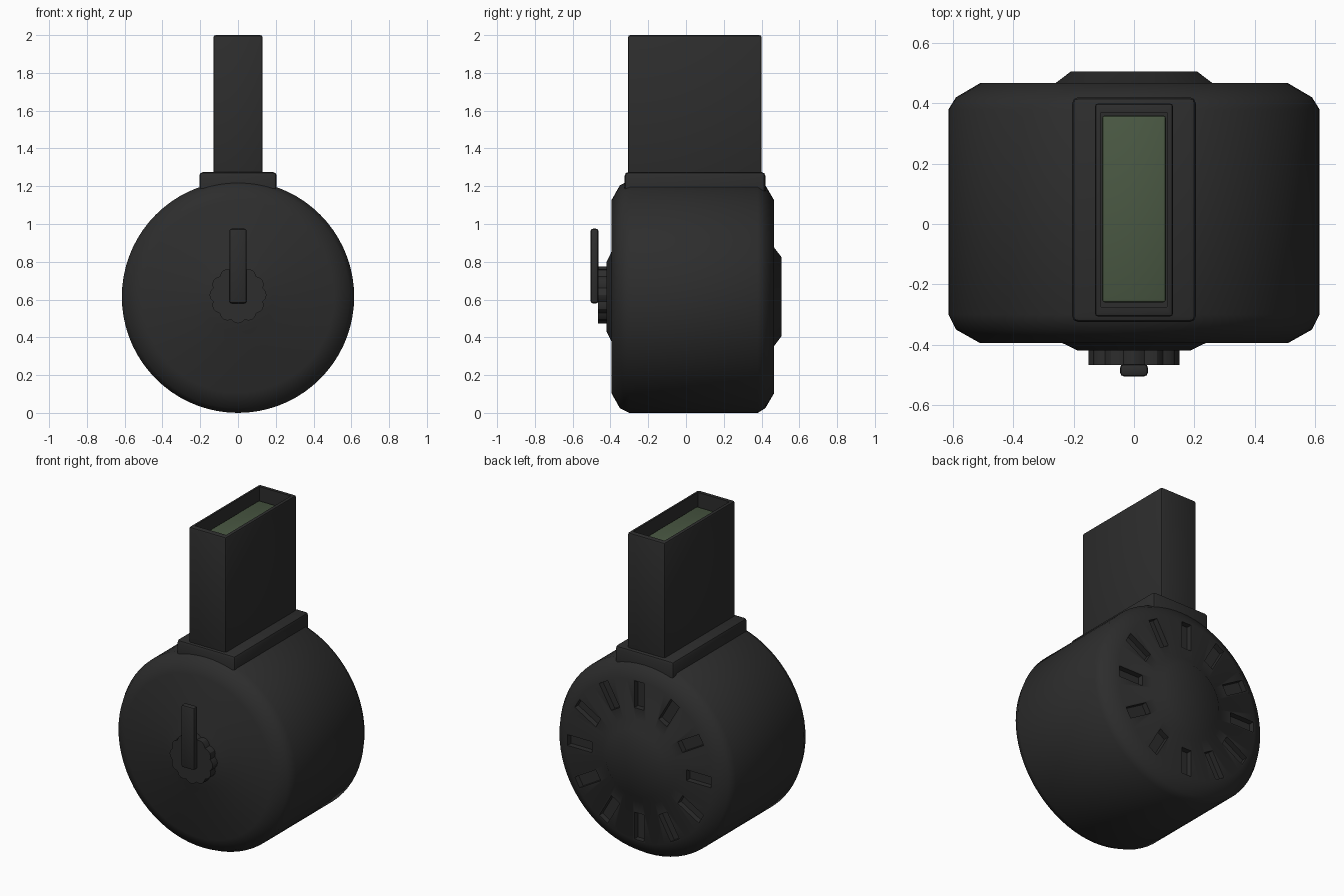
import bpy, bmesh, math
from mathutils import Matrix

if "Cube" in bpy.data.objects:
    bpy.data.objects.remove(bpy.data.objects["Cube"], do_unlink=True)


def material(name, colour):
    m = bpy.data.materials.new(name)
    m.use_nodes = True
    m.diffuse_color = colour
    bsdf = m.node_tree.nodes["Principled BSDF"]
    bsdf.inputs["Base Color"].default_value = colour
    bsdf.inputs["Roughness"].default_value = 0.6
    return m


BLACK = material("matte black", (0.026, 0.026, 0.026, 1))
GREEN = material("olive green", (0.068, 0.098, 0.056, 1))
AXIS_Z = 0.615  # height of the drum axis


def finish(name, bm, mat):
    bmesh.ops.recalc_face_normals(bm, faces=bm.faces)
    mesh = bpy.data.meshes.new(name)
    bm.to_mesh(mesh)
    bm.free()
    mesh.materials.append(mat)
    ob = bpy.data.objects.new(name, mesh)
    bpy.context.collection.objects.link(ob)
    return ob


def activate(ob):
    bpy.ops.object.select_all(action="DESELECT")
    ob.select_set(True)
    bpy.context.view_layer.objects.active = ob


def smooth(ob, angle=40):
    activate(ob)
    bpy.ops.object.shade_smooth_by_angle(angle=math.radians(angle))


def add_box(bm, lo, hi, turn=Matrix.Identity(4)):
    size = [b - a for a, b in zip(lo, hi)]
    mid = [(a + b) / 2 for a, b in zip(lo, hi)]
    bmesh.ops.create_cube(bm, size=1, matrix=turn @ Matrix.Translation(mid) @ Matrix.Diagonal((*size, 1)))


def box(name, lo, hi, mat=BLACK, bevel=0.0, segments=2):
    bm = bmesh.new()
    add_box(bm, lo, hi)
    if bevel:
        bmesh.ops.bevel(bm, geom=bm.edges[:], offset=bevel, segments=segments, profile=0.5, affect="EDGES")
    return finish(name, bm, mat)


def cut(ob, cutter):
    mod = ob.modifiers.new("cut", "BOOLEAN")
    mod.operation = "DIFFERENCE"
    mod.solver = "EXACT"
    mod.object = cutter
    activate(ob)
    bpy.ops.object.modifier_apply(modifier=mod.name)
    bpy.data.objects.remove(cutter, do_unlink=True)


def lathe(name, profile, sides):
    """Spin (radius, y) points about the drum axis."""
    bm = bmesh.new()
    verts = [bm.verts.new((r, y, AXIS_Z)) for r, y in profile]
    edges = [bm.edges.new(pair) for pair in zip(verts, verts[1:])]
    bmesh.ops.spin(bm, geom=verts + edges, cent=(0, 0, AXIS_Z), axis=(0, 1, 0),
                   angle=math.tau, steps=sides, use_merge=True)
    bmesh.ops.remove_doubles(bm, verts=bm.verts, dist=1e-5)
    return finish(name, bm, BLACK)


# Drum body with chamfered rims and raised hubs on both ends
drum = lathe("drum_body", [
    (0, -0.42), (0.185, -0.42), (0.237, -0.395), (0.51, -0.395), (0.59, -0.35), (0.615, -0.30),
    (0.615, 0.38), (0.59, 0.42), (0.51, 0.467), (0.26, 0.467), (0.21, 0.505), (0, 0.505)], 72)

# Ring of radial slots sunk into the back end
slots = bmesh.new()
for i in range(12):
    turn = Matrix.Translation((0, 0, AXIS_Z)) @ Matrix.Rotation(i * math.tau / 12, 4, "Y")
    add_box(slots, (-0.034, 0.432, 0.33), (0.034, 0.55, 0.50), turn)
cut(drum, finish("slot_cutter", slots, BLACK))
smooth(drum)

# Collar between drum and feed tower
smooth(box("collar", (-0.205, -0.325, 1.1), (0.205, 0.42, 1.275), bevel=0.02))

# Feed tower, open at the top
tower = box("feed_tower", (-0.13, -0.307, 1.2), (0.13, 0.4, 2.0), bevel=0.012)
cut(tower, box("tower_cutter", (-0.11, -0.275, 1.8), (0.11, 0.37, 2.1)))
smooth(tower)

# Follower plate inside the tower
smooth(box("follower", (-0.106, -0.26, 1.78), (0.106, 0.36, 1.92), GREEN, bevel=0.01))

# Scalloped winding knob
knob = bmesh.new()
ring = []
for i in range(48):
    a = i * math.tau / 48
    r = 0.137 + 0.014 * abs(math.cos(6 * a))
    ring.append(knob.verts.new((r * math.sin(a), -0.41, 0.625 + r * math.cos(a))))
face = knob.faces.new(ring)
top = bmesh.ops.extrude_face_region(knob, geom=[face])["geom"]
bmesh.ops.translate(knob, verts=[v for v in top if isinstance(v, bmesh.types.BMVert)], vec=(0, -0.057, 0))
smooth(finish("winding_knob", knob, BLACK), 30)

# Winding lever on the knob
smooth(box("winding_lever", (-0.046, -0.505, 0.58), (0.046, -0.464, 0.975), bevel=0.012))
